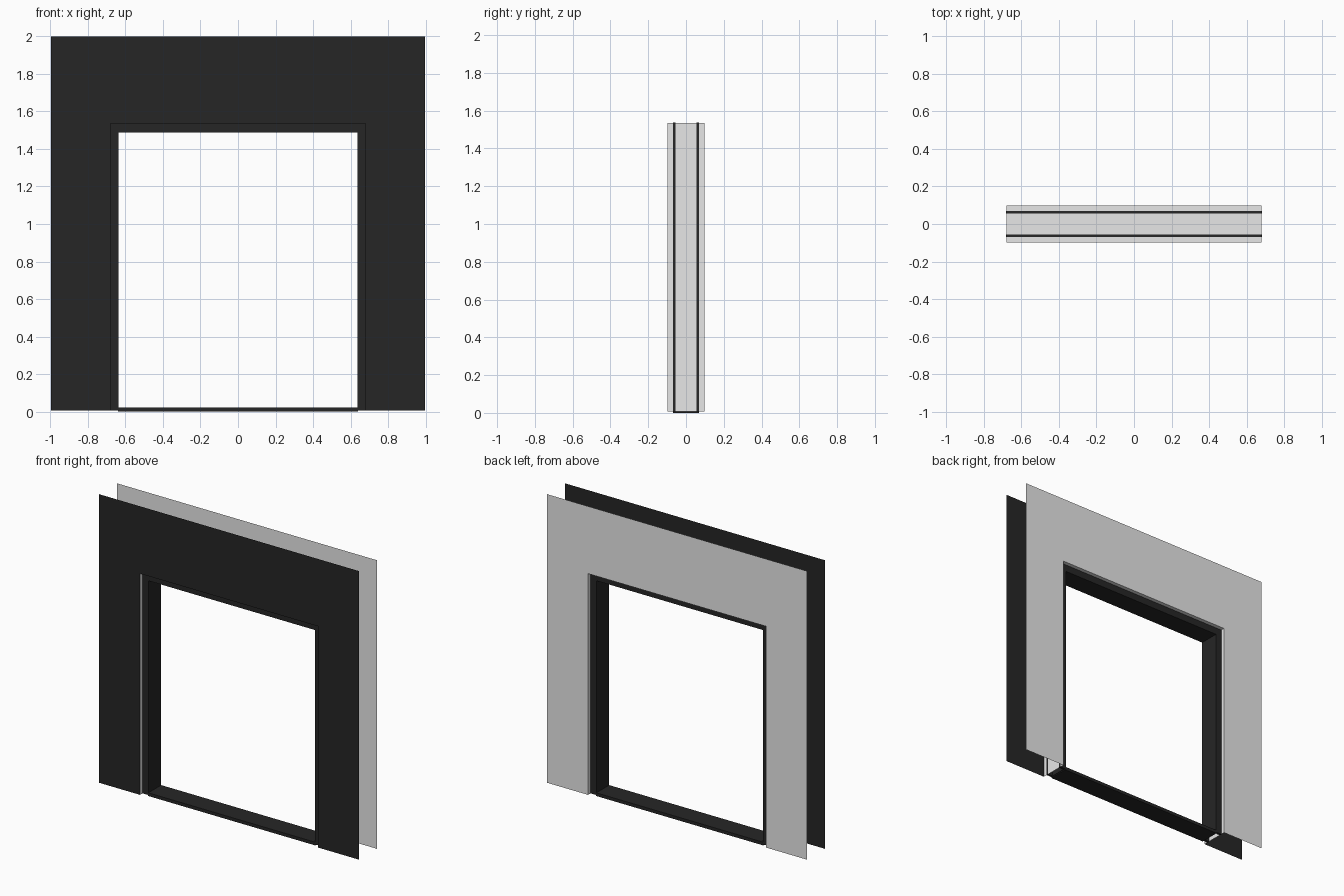
import bpy, bmesh

if "Cube" in bpy.data.objects:
    bpy.data.objects.remove(bpy.data.objects["Cube"])


def material(name, v):
    m = bpy.data.materials.new(name)
    m.diffuse_color = (v, v, v, 1)
    m.use_nodes = True
    m.node_tree.nodes["Principled BSDF"].inputs["Base Color"].default_value = m.diffuse_color
    return m


dark = material("charcoal", 0.019)
light = material("light grey", 0.8)

W, H, Y = 0.995, 2.0, 0.098        # wall half width, top, half depth
OW, OH = 0.68, 1.535               # opening half width, top
IW, IH = 0.636, 1.487              # clear opening inside the frame
Z0 = 0.007                         # bottom of walls and frame


def make(name, bm, mat):
    me = bpy.data.meshes.new(name)
    bm.to_mesh(me)
    bm.free()
    me.materials.append(mat)
    ob = bpy.data.objects.new(name, me)
    bpy.context.collection.objects.link(ob)


def arch(w, h, y):
    return [(-w, y, Z0), (-w, y, h), (w, y, h), (w, y, Z0)]


def strip(bm, a, b):
    """Three quads bridging two arch-shaped outlines."""
    va = [bm.verts.new(p) for p in a]
    vb = [bm.verts.new(p) for p in b]
    for i in range(3):
        bm.faces.new((va[i], va[i + 1], vb[i + 1], vb[i]))


def box(bm, lo, hi):
    r = bmesh.ops.create_cube(bm, size=1)
    for v in r["verts"]:
        for k in range(3):
            v.co[k] = (lo[k] + hi[k]) / 2 + v.co[k] * (hi[k] - lo[k])


# single-sheet walls around the opening
for name, y, mat in (("front_wall", -Y, dark), ("back_wall", Y, light)):
    bm = bmesh.new()
    strip(bm, arch(W, H, y), arch(OW, OH, y))
    if y > 0:
        bmesh.ops.reverse_faces(bm, faces=bm.faces[:])
    for f in bm.faces:
        f.normal_update()
        if f.normal.y * y < 0:
            f.normal_flip()
    make(name, bm, mat)

# light reveal lining joining both walls
bm = bmesh.new()
strip(bm, arch(OW, OH, -Y), arch(OW, OH, Y))
make("opening_reveal", bm, light)

# hollow channel frame: two flanges and an inner web
for name, y0, y1, w, h in (("frame_front_flange", -0.07, -0.055, OW + 0.002, OH + 0.002),
                           ("frame_back_flange", 0.055, 0.07, OW + 0.002, OH + 0.002),
                           ("frame_web", -0.07, 0.07, IW + 0.008, IH + 0.008)):
    bm = bmesh.new()
    for s in (-1, 1):
        xs = sorted((s * IW, s * w))
        box(bm, (xs[0], y0, Z0), (xs[1], y1, h))
    box(bm, (-IW, y0, IH), (IW, y1, h))
    make(name, bm, dark)

# threshold bar
bm = bmesh.new()
box(bm, (-IW - 0.004, -0.07, 0), (IW + 0.004, 0.07, 0.022))
make("threshold", bm, dark)
